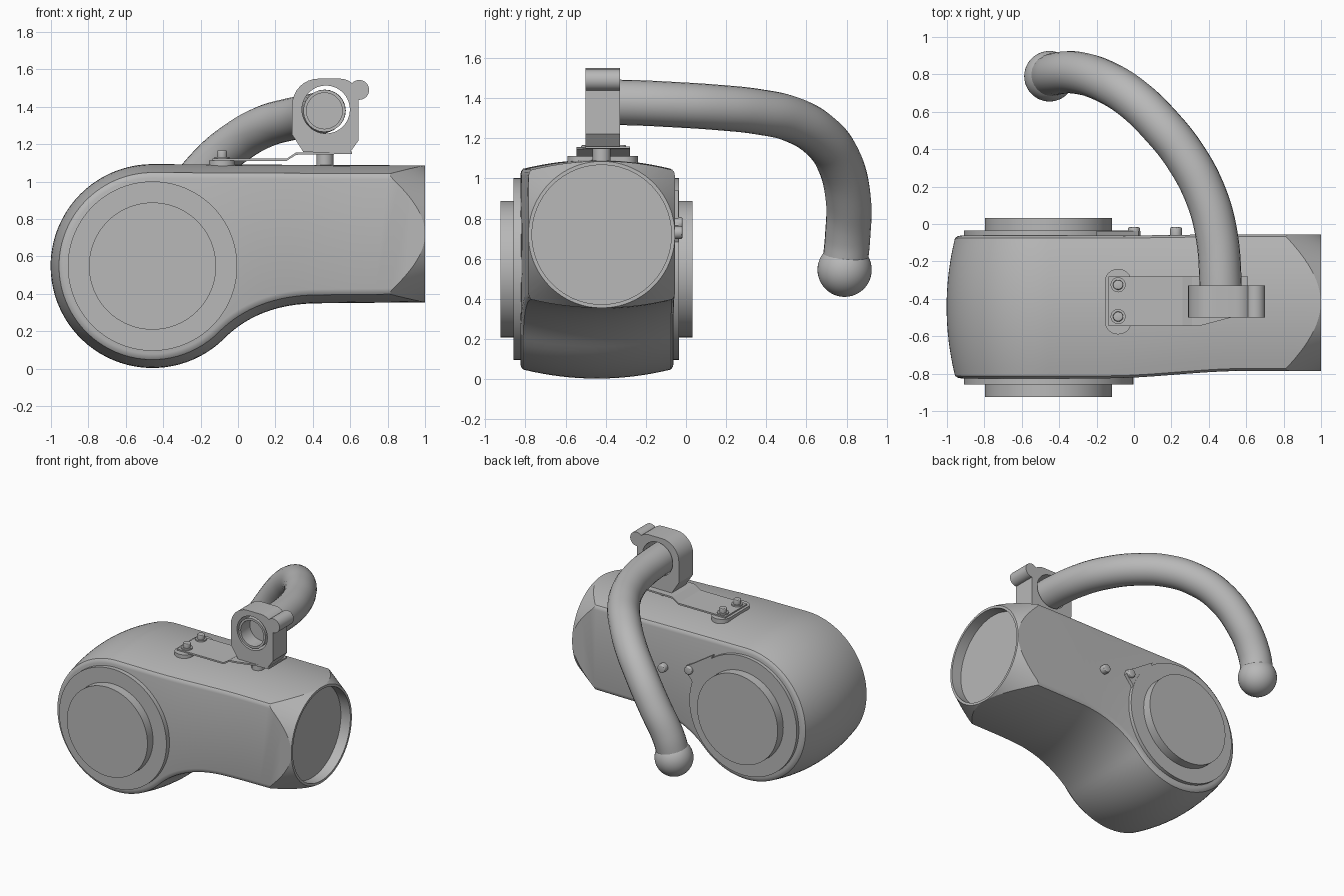
import bpy, bmesh, math
from mathutils import Matrix, Vector

if "Cube" in bpy.data.objects:
    bpy.data.objects.remove(bpy.data.objects["Cube"])

grey = bpy.data.materials.new("plain_grey")
grey.use_nodes = True
grey.diffuse_color = (0.48, 0.48, 0.48, 1)
grey.node_tree.nodes["Principled BSDF"].inputs["Base Color"].default_value = grey.diffuse_color

AXES = {"x": Matrix.Rotation(math.pi / 2, 4, "Y"),
        "y": Matrix.Rotation(-math.pi / 2, 4, "X"),
        "z": Matrix.Identity(4)}


def select(ob):
    bpy.ops.object.select_all(action="DESELECT")
    ob.select_set(True)
    bpy.context.view_layer.objects.active = ob


def finish(ob):
    select(ob)
    bpy.ops.object.convert(target="MESH")
    bpy.ops.object.shade_smooth_by_angle(angle=math.radians(30))
    ob.data.materials.clear()
    ob.data.materials.append(grey)
    return ob


def from_bmesh(name, bm):
    bmesh.ops.recalc_face_normals(bm, faces=bm.faces)
    mesh = bpy.data.meshes.new(name)
    bm.to_mesh(mesh)
    bm.free()
    ob = bpy.data.objects.new(name, mesh)
    bpy.context.collection.objects.link(ob)
    return finish(ob)


def rod(name, axis, start, length, r, r2=None, sides=64, bevel=0):
    """Cylinder or cone growing from start along an axis."""
    bm = bmesh.new()
    place = Matrix.Translation(start) @ AXES[axis] @ Matrix.Translation((0, 0, length / 2))
    bmesh.ops.create_cone(bm, cap_ends=True, segments=sides, radius1=r,
                          radius2=r if r2 is None else r2, depth=length, matrix=place)
    if bevel:
        rim = [e for e in bm.edges if any(len(f.verts) > 4 for f in e.link_faces)]
        bmesh.ops.bevel(bm, geom=rim, offset=bevel, segments=3, affect="EDGES", profile=0.5)
    return from_bmesh(name, bm)


def extrude(name, points, direction):
    bm = bmesh.new()
    face = bm.faces.new([bm.verts.new(p) for p in points])
    moved = bmesh.ops.extrude_face_region(bm, geom=[face], use_keep_orig=True)
    bmesh.ops.translate(bm, vec=direction,
                        verts=[v for v in moved["geom"] if isinstance(v, bmesh.types.BMVert)])
    return from_bmesh(name, bm)


def boolean(ob, tool, operation):
    mod = ob.modifiers.new(operation.lower(), "BOOLEAN")
    mod.operation, mod.object, mod.solver = operation, tool, "EXACT"
    finish(ob)
    bpy.data.objects.remove(tool)


# Housing: paired upper and lower side outlines, layered from front to back
CX, CZ, R = -0.457, 0.548, 0.545
HEAD, TAIL = 32, 24


def on_circle(degrees):
    a = math.radians(degrees)
    return Vector((CX + R * math.cos(a), CZ + R * math.sin(a)))


upper = [on_circle(180 - 90 * i / HEAD) for i in range(HEAD + 1)]
lower = [on_circle(180 + 135 * i / HEAD) for i in range(HEAD + 1)]
a, b, c = lower[-1], Vector((0.11, 0.345)), Vector((0.42, 0.349))
for i in range(1, TAIL + 1):
    upper.append(upper[HEAD].lerp(Vector((1.05, 1.086)), i / TAIL))
    t = min(i / (TAIL - 8), 1)
    low = a.lerp(b, t).lerp(b.lerp(c, t), t)
    lower.append(low if i <= TAIL - 8 else c.lerp(Vector((1.05, 0.355)), (i - TAIL + 8) / 8))
outline = upper + lower[:0:-1]
count, pairs = len(outline), len(upper)


def inset_point(i, amount):
    """Outline point moved towards the inside; the open end keeps its x."""
    p = outline[i]
    if i == pairs - 1:
        return p - Vector((0, amount))
    if i == pairs:
        return p + Vector((0, amount))
    d = (outline[(i + 1) % count] - outline[i - 1]).normalized()
    return p + Vector((d.y, -d.x)) * amount


layers = [(k / 8 * 0.965, 0.045 * (k / 8) ** 2) for k in range(-8, 9)]
layers = [(-1, 0.075), (-0.99, 0.058)] + layers + [(0.99, 0.058), (1, 0.075)]
bm = bmesh.new()
rings = []
for t, inset in layers:
    ring = []
    for i in range(count):
        p = inset_point(i, inset)
        s = min(max((p.x + 0.15) / 0.75, 0), 1)
        s = s * s * (3 - 2 * s)
        front, back = -0.825 + 0.04 * s, -0.062 + 0.007 * s
        ring.append(bm.verts.new((p.x, front + (back - front) * (t + 1) / 2, p.y)))
    rings.append(ring)
for r0, r1 in zip(rings, rings[1:]):
    for i in range(count):
        j = (i + 1) % count
        bm.faces.new((r0[i], r0[j], r1[j], r1[i]))
for ring in (rings[0], rings[-1]):
    bm.faces.new((ring[0], ring[1], ring[-1]))
    for i in range(1, pairs - 1):
        bm.faces.new((ring[i], ring[i + 1], ring[-i - 1], ring[-i]))
housing = from_bmesh("housing", bm)

# Open end: turned down to a round mouth with a shallow bore
MY, MZ = -0.42, 0.72
boolean(housing, rod("mouth_cone", "x", (-1.2, MY, MZ), 2.2, 1.685, 0.365, 128), "INTERSECT")
boolean(housing, rod("mouth_bore", "x", (0.92, MY, MZ), 0.2, 0.347, sides=96), "DIFFERENCE")

# Round covers on both sides of the head
for side, wall, flange, boss in (("front", -0.80, -0.858, -0.925), ("back", -0.08, -0.035, 0.033)):
    for part, r, end in (("flange", 0.453, flange), ("boss", 0.34, boss)):
        rod(f"{side}_{part}", "y", (CX, min(wall, end), CZ), abs(end - wall), r, sides=96)

# Screw tab on the back flange, and two side screws
extrude("flange_tab", [(-0.2, -0.08, 0.94), (-0.03, -0.08, 0.83), (0.025, -0.08, 0.80),
                       (0.035, -0.08, 0.765), (0.015, -0.08, 0.74), (-0.02, -0.08, 0.70),
                       (-0.05, -0.08, 0.6)], (0, 0.042, 0))
for name, x, z in (("tab_screw", 0, 0.775), ("side_screw", 0.225, 0.73)):
    rod(name, "y", (x, -0.08, z), 0.063, 0.032, sides=24, bevel=0.01)

# Mounting foot and stepped plate on top
PX = -0.085
foot = []
for mid, turn in ((-0.305, 0), (-0.525, math.pi)):
    for k in range(17):
        ang = turn + math.pi * k / 16
        foot.append((PX + 0.07 * math.cos(ang), mid + 0.065 * math.sin(ang), 1.07))
extrude("mounting_foot", foot, (0, 0, 0.042))

bm = bmesh.new()
sections = []
for x, y, z in ((-0.135, -0.545, 1.11), (0.26, -0.545, 1.11), (0.31, -0.545, 1.143),
                (0.35, -0.545, 1.144), (0.52, -0.5, 1.146), (0.61, -0.5, 1.148)):
    sections.append([bm.verts.new((x, py, z + dz)) for py, dz in
                     ((y, 0), (-0.28, 0), (-0.28, 0.012), (y, 0.012))])
for s0, s1 in zip(sections, sections[1:]):
    for i in range(4):
        bm.faces.new((s0[i], s0[i - 1], s1[i - 1], s1[i]))
bm.faces.new(sections[0])
bm.faces.new(sections[-1])
from_bmesh("bracket_plate", bm)

for side, y in (("left", -0.325), ("right", -0.495)):
    rod(f"{side}_plate_washer", "z", (PX, y, 1.11), 0.022, 0.04, sides=32)
    rod(f"{side}_plate_screw", "z", (PX, y, 1.12), 0.046, 0.027, sides=24, bevel=0.006)
rod("clamp_nut", "z", (0.465, MY, 1.08), 0.066, 0.045, sides=32)

# Clamp block with a through hole and a pivot barrel
block = [(0.35, 1.157), (0.6, 1.157), (0.645, 1.22), (0.645, 1.47)]
for cx, start in ((0.545, 10), (0.43, 90)):
    for k in range(9):
        ang = math.radians(start + 90 * k / 8 * (80 / 90 if start == 10 else 1))
        r = 0.1 if start == 10 else 0.14
        block.append((cx + r * math.cos(ang), 1.55 - r + r * math.sin(ang)))
block.append((0.29, 1.25))
clamp = extrude("clamp_block", [(x, -0.5, z) for x, z in block], (0, 0.172, 0))
boolean(clamp, rod("clamp_hole", "y", (0.47, -0.6, 1.385), 0.4, 0.128), "DIFFERENCE")
rod("clamp_barrel", "y", (0.648, -0.5, 1.49), 0.172, 0.053, sides=40)

# Bent handle tube with a recessed end, finished by a ball
path = [(0.462, -0.49, 1.378), (0.462, -0.3, 1.378), (0.44, -0.05, 1.367), (0.385, 0.15, 1.354),
        (0.275, 0.36, 1.332), (0.14, 0.53, 1.293), (0, 0.665, 1.215), (-0.14, 0.755, 1.1),
        (-0.3, 0.808, 0.9), (-0.41, 0.805, 0.71), (-0.452, 0.79, 0.56)]
curve = bpy.data.curves.new("handle_tube", "CURVE")
curve.dimensions = "3D"
curve.bevel_depth, curve.bevel_resolution = 0.113, 10
curve.resolution_u, curve.use_fill_caps = 8, True
spline = curve.splines.new("BEZIER")
spline.bezier_points.add(len(path) - 1)
for point, co in zip(spline.bezier_points, path):
    point.co = co
    point.handle_left_type = point.handle_right_type = "AUTO"
tube = bpy.data.objects.new("handle_tube", curve)
bpy.context.collection.objects.link(tube)
finish(tube)
tube = bpy.context.view_layer.objects.active
boolean(tube, rod("tube_bore", "y", (0.462, -0.6, 1.378), 0.22, 0.096), "DIFFERENCE")

bm = bmesh.new()
bmesh.ops.create_uvsphere(bm, u_segments=48, v_segments=24, radius=0.135,
                          matrix=Matrix.Translation((-0.452, 0.79, 0.545)))
from_bmesh("handle_ball", bm)
